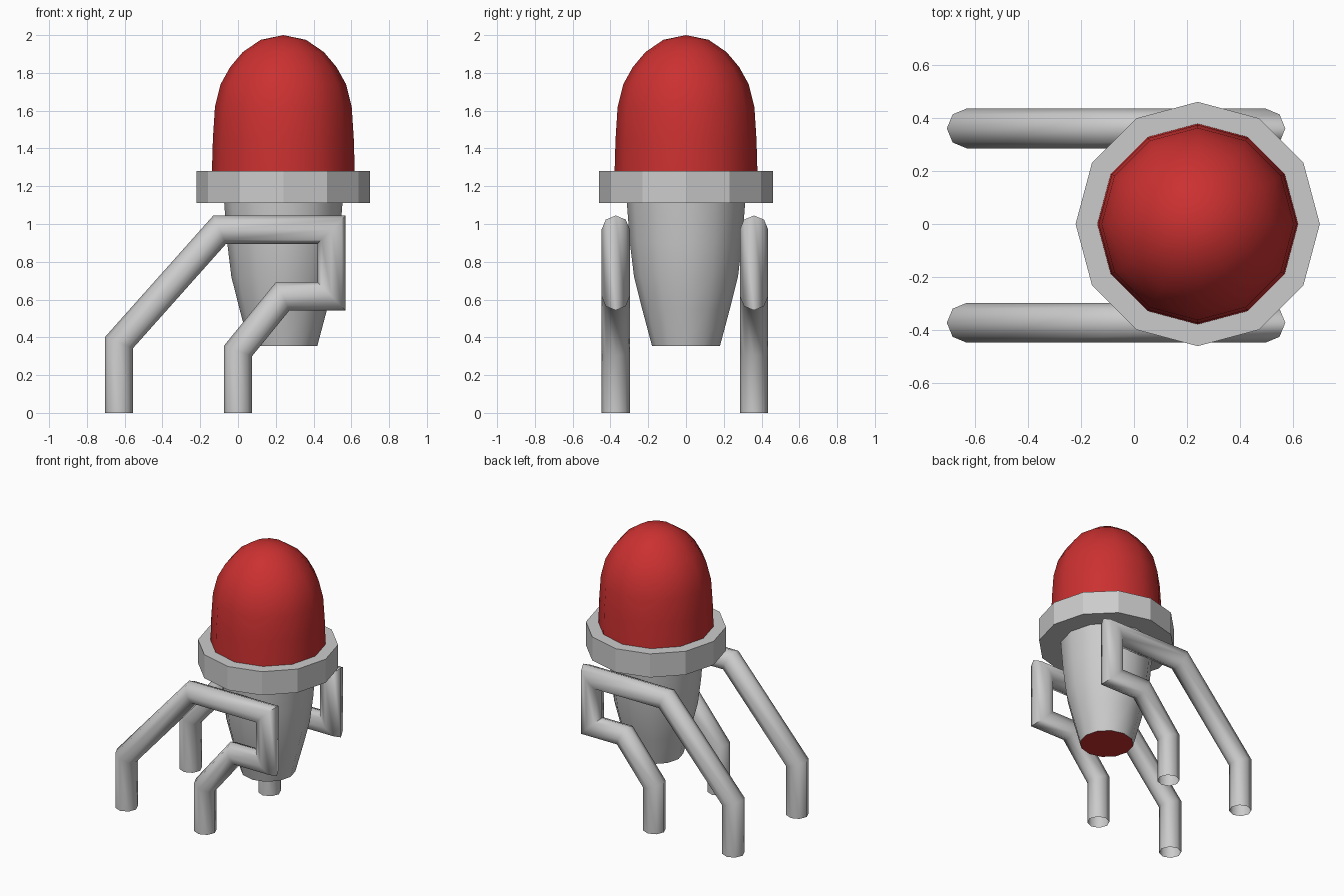
import bpy, bmesh, math
from mathutils import Vector

if "Cube" in bpy.data.objects:
    bpy.data.objects.remove(bpy.data.objects["Cube"])

CX = 0.24      # x of the bulb's axis
SIDES = 12

red = bpy.data.materials.new("red")
red.diffuse_color = (0.6, 0.03, 0.03, 1)
red.use_nodes = True
red.node_tree.nodes["Principled BSDF"].inputs["Base Color"].default_value = red.diffuse_color


def finish(bm, name, smooth=None, material=None):
    bmesh.ops.remove_doubles(bm, verts=bm.verts, dist=1e-5)
    mesh = bpy.data.meshes.new(name)
    bm.to_mesh(mesh)
    bm.free()
    obj = bpy.data.objects.new(name, mesh)
    bpy.context.collection.objects.link(obj)
    if material:
        mesh.materials.append(material)
    if smooth:
        bpy.ops.object.select_all(action='DESELECT')
        obj.select_set(True)
        bpy.context.view_layer.objects.active = obj
        bpy.ops.object.shade_smooth_by_angle(angle=math.radians(smooth))
    return obj


def bridge(bm, rings):
    """Join consecutive rings of vertices with quads."""
    for a, b in zip(rings, rings[1:]):
        n = len(a)
        for i in range(n):
            j = (i + 1) % n
            bm.faces.new((a[i], a[j], b[j], b[i]))


def lathe(name, profile, smooth=None, material=None, tip=None):
    """Turn (radius, z) points, listed bottom to top, around the bulb's axis."""
    bm = bmesh.new()
    angles = [2 * math.pi * i / SIDES for i in range(SIDES)]
    rings = [[bm.verts.new((CX + r * math.cos(a), r * math.sin(a), z)) for a in angles]
             for r, z in profile]
    bridge(bm, rings)
    if tip is not None:
        top = bm.verts.new((CX, 0, tip))
        for i in range(SIDES):
            bm.faces.new((rings[-1][i], rings[-1][(i + 1) % SIDES], top))
    return finish(bm, name, smooth, material)


def pipe(name, path, y, radius, sides=8):
    """Sweep an open tube with mitred corners along (x, z) points."""
    bm = bmesh.new()
    pts = [Vector(p) for p in path]
    dirs = [(b - a).normalized() for a, b in zip(pts, pts[1:])]
    rings = []
    for k, p in enumerate(pts):
        d0, d1 = dirs[max(k - 1, 0)], dirs[min(k, len(dirs) - 1)]
        t = (d0 + d1).normalized()
        across = Vector((-t.y, t.x)) / t.dot(d0)
        ring = []
        for i in range(sides):
            a = 2 * math.pi * i / sides
            q = p + across * radius * math.cos(a)
            ring.append(bm.verts.new((q.x, y + radius * math.sin(a), q.y)))
        rings.append(ring)
    bridge(bm, rings)
    bmesh.ops.recalc_face_normals(bm, faces=bm.faces)
    return finish(bm, name, 50)


# Red dome
lathe("dome", [(0.378, 1.28), (0.373, 1.45), (0.362, 1.62), (0.332, 1.74),
               (0.282, 1.83), (0.215, 1.91), (0.12, 1.975)], 50, red, tip=2.0)

# Collar ring
lathe("collar", [(0.31, 1.11), (0.46, 1.11), (0.46, 1.28), (0.37, 1.28)])

# Tapered housing
lathe("housing", [(0.18, 0.355), (0.232, 0.55), (0.275, 0.72),
                  (0.297, 0.9), (0.313, 1.11)], 50)

# Red disc closing the housing's lower end
bm = bmesh.new()
disc = [bm.verts.new((CX + 0.18 * math.cos(2 * math.pi * i / SIDES),
                      0.18 * math.sin(2 * math.pi * i / SIDES), 0.355))
        for i in range(SIDES)]
bm.faces.new(disc[::-1])
finish(bm, "bottom_disc", None, red)

# Bent tube legs, one pair on each side
leg_path = [(-0.63, 0), (-0.63, 0.372), (-0.097, 0.97), (0.495, 0.97),
            (0.495, 0.618), (0.237, 0.618), (0, 0.328), (0, 0)]
for name, y in (("front_legs", -0.372), ("back_legs", 0.36)):
    pipe(name, leg_path, y, 0.075)
